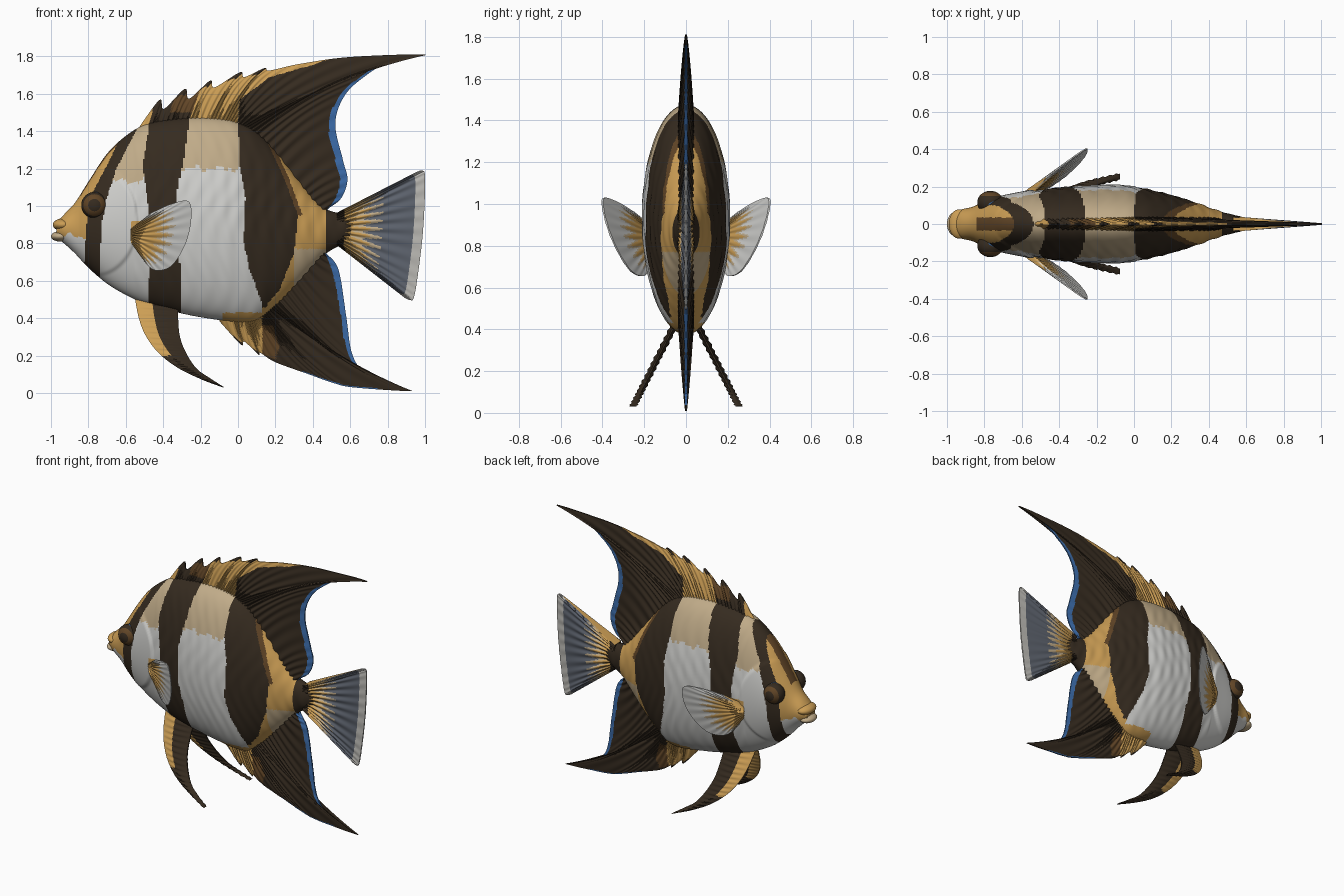
import bpy, bmesh, math
from mathutils import Matrix, Vector

if "Cube" in bpy.data.objects:
    bpy.data.objects.remove(bpy.data.objects["Cube"])

COLOURS = {
    "dark brown": (0.036, 0.024, 0.014), "mid brown": (0.12, 0.06, 0.02),
    "gold": (0.60, 0.34, 0.09), "tan": (0.53, 0.41, 0.25),
    "white": (0.64, 0.64, 0.62), "pale grey": (0.50, 0.49, 0.46),
    "slate": (0.11, 0.125, 0.155), "blue": (0.045, 0.15, 0.40)}
MATS, INDEX = [], {}
for i, (n, c) in enumerate(COLOURS.items()):
    m = bpy.data.materials.new(n)
    m.diffuse_color = (*c, 1)
    m.use_nodes = True
    m.node_tree.nodes["Principled BSDF"].inputs["Base Color"].default_value = m.diffuse_color
    MATS.append(m)
    INDEX[n] = i


def finish(name, bm):
    bmesh.ops.recalc_face_normals(bm, faces=bm.faces[:])
    me = bpy.data.meshes.new(name)
    for m in MATS:
        me.materials.append(m)
    for f in bm.faces:
        f.smooth = True
    bm.to_mesh(me)
    bm.free()
    me.set_sharp_from_angle(angle=math.radians(50))
    ob = bpy.data.objects.new(name, me)
    bpy.context.collection.objects.link(ob)
    return ob


def lerp(k, table):
    """Piecewise linear lookup in a rising (key, value) table."""
    if k <= table[0][0]:
        return table[0][1]
    for (a, p), (b, q) in zip(table, table[1:]):
        if k <= b:
            return p + (q - p) * (k - a) / (b - a)
    return table[-1][1]


def smooth_rows(rows, n):
    """Catmull-Rom through tuples; yields (t, tuple)."""
    out = []
    for i in range(len(rows) - 1):
        p = [rows[max(i - 1, 0)], rows[i], rows[i + 1], rows[min(i + 2, len(rows) - 1)]]
        for k in range(n + (i == len(rows) - 2)):
            s = k / n
            out.append((i + s, tuple(
                b + 0.5 * s * (c - a + s * (2 * a - 5 * b + 4 * c - d + s * (3 * (b - c) + d - a)))
                for a, b, c, d in zip(*p))))
    return out


def skin(name, grid, rule):
    """Loft closed rings of points; rule(centre, row, column) names the colour."""
    bm = bmesh.new()
    vs = [[bm.verts.new(p) for p in row] for row in grid]
    m = len(vs[0])
    for i in range(len(vs) - 1):
        for j in range(m):
            k = (j + 1) % m
            f = bm.faces.new((vs[i][j], vs[i][k], vs[i + 1][k], vs[i + 1][j]))
            f.material_index = INDEX[rule(f.calc_center_median(), i, j)]
    for i in (0, len(vs) - 1):
        f = bm.faces.new(vs[i])
        f.material_index = INDEX[rule(f.calc_center_median(), i, 0)]
    return finish(name, bm)


def fin(name, rows, rule, n=12, nv=36, thick=0.024, bend=0, rays=3, centre=lambda x, z: 0, side=1, blade=False):
    """Fin from rows (base x, base z, edge x, edge z); rule(x, z, t, v, gap to edge)."""
    sm = smooth_rows(rows, n)
    grid = []
    for t, (bx, bz, ox, oz) in sm:
        w = math.sin(math.pi * t / (len(rows) - 1))
        ring = []
        for j in range(2 * nv + 2):
            up = j <= nv
            v = (j if up else 2 * nv + 1 - j) / nv
            x = bx + (ox - bx) * v
            z = bz + (oz - bz) * v + bend * 4 * v * (1 - v) * w
            h = thick * (math.sin(math.pi * v) if blade else 1 - v) + 0.004
            h *= 1 + 0.2 * math.sin(2 * math.pi * rays * t)
            ring.append((x, side * centre(x, z) + (h if up else -h), z))
        grid.append(ring)

    def colour(c, i, j):
        t, (bx, bz, ox, oz) = sm[i]
        v = (j + 0.5 if j <= nv else 2 * nv + 0.5 - j) / nv
        return rule(c.x, c.z, t, v, (1 - v) * math.hypot(ox - bx, oz - bz))
    return skin(name, grid, colour)


# ---- body: x, bottom, top, half width
BODY = [(-.97, .83, .91, .045), (-.93, .80, .955, .075), (-.87, .745, 1.02, .09), (-.8, .67, 1.13, .115),
        (-.7, .585, 1.28, .14), (-.6, .525, 1.375, .16), (-.5, .48, 1.435, .18), (-.4, .45, 1.46, .195),
        (-.25, .415, 1.475, .205), (-.1, .39, 1.47, .21), (0, .375, 1.45, .20), (.1, .385, 1.40, .18),
        (.2, .46, 1.30, .155), (.3, .56, 1.175, .125), (.4, .67, 1.05, .09), (.47, .745, .985, .065),
        (.55, .79, .96, .045), (.62, .81, .95, .02)]
# stripe edges as (z, x)
EYE_L = [(.7, -.82), (.9, -.81), (1.05, -.79), (1.2, -.71), (1.3, -.66), (1.42, -.61)]
EYE_R = [(.6, -.74), (.9, -.73), (1.05, -.70), (1.2, -.65), (1.3, -.60), (1.45, -.52)]
MID_L = [(.49, -.48), (.8, -.47), (1.0, -.48), (1.22, -.51), (1.4, -.48)]
MID_R = [(.41, -.31), (.6, -.30), (.85, -.33), (1.05, -.33), (1.25, -.29), (1.45, -.26)]
REAR_L = [(.48, .13), (.66, .06), (.82, .03), (1.04, .04), (1.22, .01), (1.45, 0)]
REAR_R = [(.48, .16), (.55, .22), (.75, .30), (.95, .32), (1.14, .25), (1.36, .15)]


def body_colour(c, i, j):
    x, z = c.x, c.z
    wob = 0.012 * math.sin(47 * x) + 0.008 * math.sin(110 * x)
    if x < lerp(z, EYE_L):
        if abs(c.y) < .035 and -.84 < x and z > 1:
            return "mid brown"
        return "gold" if z > .84 + wob else "white"
    if x < lerp(z, EYE_R):
        return "dark brown" if z > .62 else "white"
    if x < lerp(z, MID_L):
        if x > -.57 and .8 < z < .92:
            return "gold"
        return "tan" if z > 1.13 + wob else "white"
    if x < lerp(z, MID_R):
        return "dark brown"
    if x < lerp(z, REAR_L):
        if z < .43 and x > -.08:
            return "gold"
        return "tan" if z > 1.2 + wob else "white"
    d = x - lerp(z, REAR_R)
    if d < 0 and z > .46:
        return "dark brown"
    if x > .47:
        return "dark brown"
    if d < .025 and z > .95:
        return "mid brown"
    return "tan" if x > .3 and z < .77 else "gold"


RING = 160
grid = []
for t, (x, zb, zt, w) in smooth_rows(BODY, 14):
    ring = []
    for j in range(RING):
        a = 2 * math.pi * j / RING
        s, z = math.sin(a), (zb + zt) / 2 + (zt - zb) / 2 * math.cos(a)
        y = w * s
        # raised gill cover and fine scale ripples
        d = math.hypot((x + .77) / .24, (z - .92) / .30)
        y += s * .014 * max(0, min(1, (1 - d) / .06)) * max(0, min(1, (x + .85) / .1))
        if x > -.55:
            y += s * .003 * math.sin(75 * x + 2.5 * math.sin(9 * z)) * math.cos(20 * z + 12 * x)
        ring.append((x, y, z))
    grid.append(ring)
skin("body", grid, body_colour)

# ---- dorsal fin
DORSAL = [(-.52, 1.38, -.53, 1.42), (-.48, 1.38, -.42, 1.567), (-.43, 1.39, -.395, 1.52), (-.38, 1.4, -.285, 1.626),
          (-.33, 1.4, -.26, 1.575), (-.28, 1.4, -.15, 1.67), (-.23, 1.4, -.125, 1.635), (-.18, 1.4, .01, 1.715),
          (-.14, 1.4, .035, 1.69), (-.1, 1.4, .14, 1.737), (-.07, 1.4, .17, 1.725), (-.05, 1.4, .33, 1.76),
          (-.02, 1.4, .6, 1.797), (0, 1.4, 1, 1.81), (.05, 1.39, .81, 1.77), (.1, 1.36, .68, 1.695),
          (.15, 1.3, .57, 1.59), (.22, 1.22, .52, 1.44), (.32, 1.09, .56, 1.25), (.37, 1.03, .585, 1.14),
          (.42, .97, .55, 1.04), (.45, .93, .47, .98)]
DARK_EDGE = [(1.45, 0), (1.57, .01), (1.69, .17), (1.755, .4), (1.79, .5)]


def dorsal_colour(x, z, t, v, gap):
    if t > 14.1 and gap < .045:
        return "blue"
    if x > lerp(z, DARK_EDGE):
        return "dark brown"
    lean = (z - 1.43) * .35
    if t < 10.4 and v > .8 and abs(t - 2 * round((t - 1) / 2) - 1) < .4:
        return "dark brown"
    if -.48 + lean < x < -.27 + lean:
        return "mid brown" if x > -.39 + lean and z > 1.5 else "dark brown"
    return "gold"


fin("dorsal_fin", DORSAL, dorsal_colour, bend=.05, thick=.03, rays=2)

# ---- anal fin
ANAL = [(-.1, .42, -.1, .385), (-.04, .42, .015, .26), (0, .42, .035, .275), (.04, .42, .11, .205),
        (.06, .43, .12, .215), (.08, .43, .2, .165), (.1, .44, .38, .10), (.12, .45, .5, .057),
        (.14, .46, .62, .03), (.16, .47, .93, .01), (.18, .49, .79, .035), (.22, .53, .68, .10),
        (.27, .58, .61, .21), (.33, .64, .58, .40), (.4, .71, .545, .63), (.44, .76, .51, .71), (.46, .79, .47, .74)]


def anal_colour(x, z, t, v, gap):
    if (t > 10 and gap < .045) or (5.8 < t < 8.4 and gap < .025):
        return "blue"
    if t < 5.4 and v > .85 and t % 2 > .6 and t % 2 < 1.4:
        return "dark brown"
    if x < .13:
        return "gold"
    return "mid brown" if x < .22 - .3 * abs(z - .25) and z < .36 else "dark brown"


fin("anal_fin", ANAL, anal_colour, bend=-.04, thick=.03, rays=2)

# ---- tail fin
TAIL = [(.53, .965, .95, 1.18), (.53, .96, .985, 1.19), (.53, .94, 1.0, 1.16), (.53, .91, .997, 1.0),
        (.53, .87, .985, .82), (.53, .83, .96, .62), (.53, .805, .94, .51), (.53, .80, .92, .497), (.53, .79, .89, .51)]


def tail_colour(x, z, t, v, gap):
    if x < .57:
        return "dark brown"
    if gap < .055:
        return "pale grey"
    reach = .42 + .12 * math.sin(2 * math.pi * 2.5 * t)
    return "gold" if v < reach - .14 else "tan" if v < reach else "slate"


fin("tail_fin", TAIL, tail_colour, n=24, thick=.03, rays=2.5)

# ---- paired fins and eyes
PELVIC = [(-.55, .50, -.32, .47), (-.53, .40, -.32, .40), (-.495, .31, -.31, .30), (-.43, .22, -.275, .21),
          (-.33, .14, -.22, .13), (-.2, .075, -.15, .08), (-.08, .03, -.075, .032)]
PECTORAL = [(-.57, .88, -.47, .96), (-.575, .87, -.36, 1.01), (-.575, .86, -.265, 1.025), (-.575, .85, -.25, .93),
            (-.575, .84, -.28, .80), (-.575, .83, -.35, .685), (-.575, .82, -.43, .655),
            (-.575, .81, -.49, .69), (-.57, .80, -.55, .79)]


def pelvic_colour(x, z, t, v, gap):
    return "gold" if v < .42 and z > .2 else "dark brown"


def pectoral_colour(x, z, t, v, gap):
    reach = .55 + .12 * math.sin(2 * math.pi * 2 * t) + .03 * (t - 4)
    return "gold" if v < reach else "tan" if v < reach + .1 else "white"


def ball(name, centre, size, rule):
    bm = bmesh.new()
    bmesh.ops.create_uvsphere(bm, u_segments=40, v_segments=32, radius=1,
                              matrix=Matrix.Rotation(math.pi / 2, 4, 'X'))
    for f in bm.faces:
        c = f.calc_center_median()
        f.material_index = INDEX[rule(math.hypot(c.x, c.z))]
    for v in bm.verts:
        v.co = Vector(centre) + Vector(a * b for a, b in zip(v.co, size))
    return finish(name, bm)


def iris(r):
    return "dark brown" if r < .45 or r > .85 else "mid brown"


for s, label in ((-1, "right"), (1, "left")):
    fin(f"pelvic_fin_{label}", PELVIC, pelvic_colour, nv=20, thick=.014, blade=True, side=s,
        centre=lambda x, z: .05 + (.43 - z) * .51)
    fin(f"pectoral_fin_{label}", PECTORAL, pectoral_colour, n=16, thick=.014, rays=2, side=s,
        centre=lambda x, z: .17 + .66 * (x + .55) + .21 * (z - .84))
    ball(f"eye_rim_{label}", (-.752, s * .105, 1.0), (.078, .045, .078), lambda r: "blue")
    ball(f"eye_{label}", (-.768, s * .115, 1.005), (.07, .062, .07), iris)

# ---- lips
ball("upper_lip", (-.935, 0, .90), (.055, .078, .034), lambda r: "gold")
ball("lower_lip", (-.95, 0, .838), (.05, .066, .028), lambda r: "tan")
